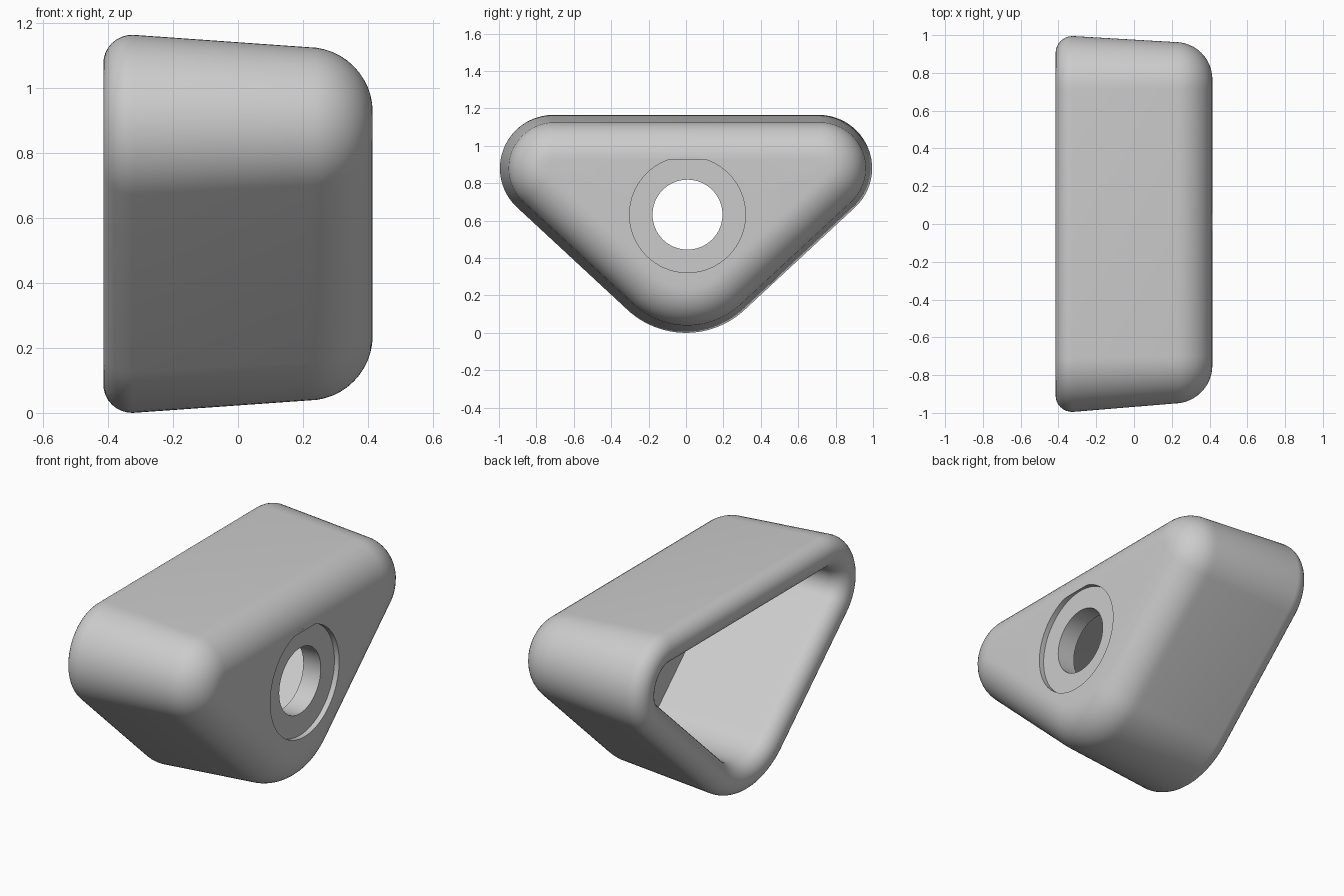
import bpy, bmesh
from math import sin, cos, pi, radians

old = bpy.data.objects.get("Cube")
if old:
    bpy.data.objects.remove(old, do_unlink=True)

# Rounded triangle: corner centre (y, z), radius, first and last angle
SLANT = radians(43.6)
CORNERS = [
    (0.0, 0.46, 0.46, -pi / 2 - SLANT, -pi / 2 + SLANT),
    (0.71, 0.88, 0.285, -pi / 2 + SLANT, pi / 2),
    (-0.71, 0.88, 0.285, pi / 2, 3 * pi / 2 - SLANT),
]
ARC = 24
RIM, FILLET = 0.09, 0.2
BACK, FRONT = -0.415, 0.415
HOLE_Z = 0.632

bm = bmesh.new()


def draft(x):
    return 0.07 * (x + 0.33)


def lean(x):
    return 0.012 * (x + 0.33)


def make_loop(points):
    verts = [bm.verts.new(p) for p in points]
    edges = [bm.edges.new((v, verts[i - 1])) for i, v in enumerate(verts)]
    return verts, edges


def outline(x, inset):
    points = []
    for y, z, r, a0, a1 in CORNERS:
        for i in range(ARC + 1):
            a = a0 + (a1 - a0) * i / ARC
            points.append((x, y + lean(x) + (r - inset) * cos(a), z + (r - inset) * sin(a)))
    return make_loop(points)


def circle(x, r, n=64):
    return make_loop([(x, 0.008 + r * cos(2 * pi * i / n), HOLE_Z + r * sin(2 * pi * i / n))
                      for i in range(n)])


def skin(loops):
    for (a, _), (b, _) in zip(loops, loops[1:]):
        for i in range(len(a)):
            bm.faces.new((a[i - 1], a[i], b[i], b[i - 1]))


def fill(outer, inner):
    bmesh.ops.triangle_fill(bm, edges=outer[1] + inner[1], use_beauty=True, use_dissolve=False)


# Shell section: cavity wall, rounded rim, drafted side, large front fillet
WALL = 0.175
PLATE = 0.275
stations = [(PLATE, WALL + 0.03)]
for i in range(17):
    a = pi * i / 16
    stations.append((BACK + RIM * (1 - sin(a)), WALL / 2 * (1 + cos(a))))
start = FRONT - FILLET
for i in range(13):
    a = pi / 2 * i / 12
    stations.append((start + FILLET * sin(a), draft(start) + FILLET * (1 - cos(a))))
shell = [outline(x, d) for x, d in stations]
skin(shell)

# Counterbored hole through the end plate
hole = [circle(FRONT, 0.31), circle(FRONT - 0.03, 0.31),
        circle(FRONT - 0.03, 0.187), circle(PLATE, 0.187)]
skin(hole)
fill(shell[-1], hole[0])
fill(shell[0], hole[-1])

bmesh.ops.recalc_face_normals(bm, faces=bm.faces)
mesh = bpy.data.meshes.new("housing")
bm.to_mesh(mesh)
bm.free()
housing = bpy.data.objects.new("housing", mesh)
bpy.context.collection.objects.link(housing)

# Plain grey finish
grey = bpy.data.materials.new("plain grey")
grey.use_nodes = True
colour = (0.6, 0.6, 0.6, 1.0)
grey.diffuse_color = colour
grey.node_tree.nodes["Principled BSDF"].inputs["Base Color"].default_value = colour
mesh.materials.append(grey)

bpy.ops.object.select_all(action="DESELECT")
housing.select_set(True)
bpy.context.view_layer.objects.active = housing
bpy.ops.object.shade_smooth_by_angle(angle=radians(30))
